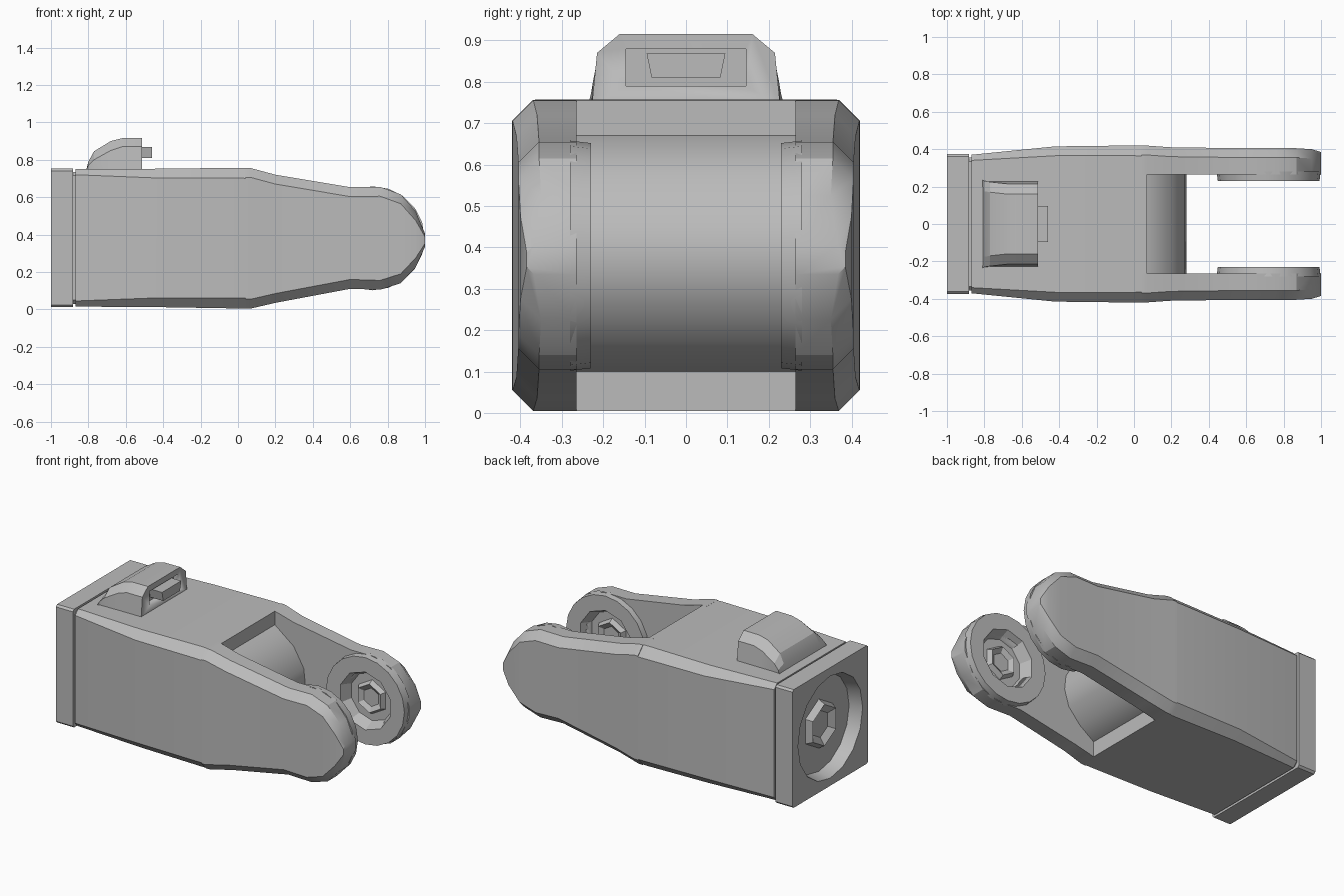
import bpy, bmesh, math
from mathutils import Matrix, Vector

cube = bpy.data.objects.get("Cube")
if cube:
    bpy.data.objects.remove(cube, do_unlink=True)

grey = bpy.data.materials.new("plain grey")
grey.use_nodes = True
grey.diffuse_color = (0.5, 0.5, 0.5, 1)
grey.node_tree.nodes["Principled BSDF"].inputs["Base Color"].default_value = (0.5, 0.5, 0.5, 1)


def finish(name, bm, angle=28):
    bmesh.ops.recalc_face_normals(bm, faces=bm.faces)
    mesh = bpy.data.meshes.new(name)
    bm.to_mesh(mesh)
    bm.free()
    mesh.materials.append(grey)
    ob = bpy.data.objects.new(name, mesh)
    bpy.context.collection.objects.link(ob)
    select(ob)
    bpy.ops.object.shade_smooth_by_angle(angle=math.radians(angle))
    return ob


def select(ob):
    bpy.ops.object.select_all(action='DESELECT')
    ob.select_set(True)
    bpy.context.view_layer.objects.active = ob


def loft(name, rings, angle=28):
    """Skin a list of equal-length point rings and cap both ends."""
    bm = bmesh.new()
    loops = [[bm.verts.new(p) for p in ring] for ring in rings]
    n = len(loops[0])
    for a, b in zip(loops, loops[1:]):
        for i in range(n):
            bm.faces.new((a[i], a[(i + 1) % n], b[(i + 1) % n], b[i]))
    bm.faces.new(loops[0])
    bm.faces.new(loops[-1])
    return finish(name, bm, angle)


def drum(name, axis, center, r1, r2, depth, sides, socket=0):
    """Tapered prism along an axis; r2 and the optional socket are at the +axis end."""
    bm = bmesh.new()
    d = Vector(axis)
    turn = d.to_track_quat('Z', 'Y').to_matrix().to_4x4()
    bmesh.ops.create_cone(bm, cap_ends=True, segments=sides, radius1=r1, radius2=r2,
                          depth=depth, matrix=Matrix.Translation(center) @ turn)
    if socket:
        bm.normal_update()
        end = max(bm.faces, key=lambda f: f.normal.dot(d))
        bmesh.ops.inset_region(bm, faces=[end], thickness=r2 * 0.35)
        bmesh.ops.translate(bm, verts=end.verts, vec=-d * socket)
    return finish(name, bm)


def cut(targets, cutter):
    cutter.hide_render = True
    for ob in targets:
        mod = ob.modifiers.new("recess", 'BOOLEAN')
        mod.operation = 'DIFFERENCE'
        mod.solver = 'EXACT'
        mod.object = cutter
        select(ob)
        bpy.ops.object.modifier_apply(modifier=mod.name)
    bpy.data.objects.remove(cutter, do_unlink=True)


def block_ring(x, w, zb, zt, c):
    return [(x, -w + c, zb), (x, w - c, zb), (x, w, zb + c), (x, w, zt - c),
            (x, w - c, zt), (x, -w + c, zt), (x, -w, zt - c), (x, -w, zb + c)]


# Main body, widening towards the fork
loft("body", [block_ring(-0.87, 0.37, 0.015, 0.75, 0.03),
              block_ring(-0.42, 0.415, 0.012, 0.752, 0.05),
              block_ring(0.0, 0.42, 0.005, 0.757, 0.055),
              block_ring(0.07, 0.419, 0.005, 0.755, 0.055)])

# Rounded knuckle between the two fork arms
profile = [(0.04, 0.1), (0.07, 0.1), (0.17, 0.17), (0.25, 0.26), (0.28, 0.36),
           (0.27, 0.45), (0.2, 0.57), (0.07, 0.67), (0.04, 0.67)]
loft("knuckle", [[(x, y, z) for x, z in profile] for y in (-0.28, 0.28)], 40)

# Fork arms with their pivot pads
stations = [(0.04, 0.42, 0.005, 0.756), (0.07, 0.419, 0.005, 0.755), (0.2, 0.41, 0.035, 0.72),
            (0.6, 0.405, 0.11, 0.653), (0.76, 0.405, 0.105, 0.655), (0.87, 0.405, 0.14, 0.615),
            (0.95, 0.4, 0.225, 0.525), (1.0, 0.385, 0.335, 0.405)]
for side, label in ((1, "left"), (-1, "right")):
    rings = []
    for x, w, zb, zt in stations:
        c = min(0.05, (zt - zb) * 0.25)
        rings.append([(x, side * y, z) for y, z in (
            (0.265, zb), (w - c, zb), (w, zb + c), (w, zt - c), (w - c, zt), (0.265, zt))])
    arm = loft(label + "_arm", rings)
    inward = (0, -side, 0)
    pad = drum(label + "_pivot_pad", inward, (0.72, side * 0.255, 0.38),
               0.278, 0.272, 0.05, 20)
    cut([arm, pad], drum("pad_cutter", inward, (0.72, side * 0.255, 0.38),
                         0.15, 0.19, 0.09, 10))
    drum(label + "_pivot_hub", inward, (0.72, side * 0.288, 0.38), 0.11, 0.09, 0.035, 6, 0.02)

# Square rear collar with a narrow groove in front of it
loft("rear_neck", [block_ring(x, 0.355, 0.03, 0.735, 0.02) for x in (-0.9, -0.86)])
collar = loft("rear_collar", [block_ring(x, 0.374, 0.012, 0.752, 0.012) for x in (-1.0, -0.882)])
cut([collar], drum("collar_cutter", (-1, 0, 0), (-0.97, 0, 0.38), 0.3, 0.325, 0.1, 16))
drum("rear_hub", (-1, 0, 0), (-0.935, 0, 0.38), 0.16, 0.13, 0.05, 6, 0.03)

# Raised housing on top, rounded at the back
housing = [(-0.81, 0.225, 0.74, 0.75), (-0.8, 0.22, 0.79, 0.77), (-0.77, 0.215, 0.845, 0.8),
           (-0.68, 0.205, 0.9, 0.85), (-0.62, 0.205, 0.915, 0.87), (-0.512, 0.205, 0.916, 0.87)]
top_box = loft("top_housing", [[(x, -0.228, 0.74), (x, 0.228, 0.74), (x, w + 0.01, shoulder),
                                (x, w - 0.045, top), (x, -w + 0.045, top), (x, -w - 0.01, shoulder)]
                               for x, w, top, shoulder in housing], 20)

# Rectangular window in the housing, with a tapered tongue
cut([top_box], loft("window_cutter", [[(x, -0.145, 0.79), (x, 0.145, 0.79),
                                       (x, 0.145, 0.88), (x, -0.145, 0.88)]
                                      for x in (-0.55, -0.48)]))
loft("window_tongue", [[(x, -0.083, 0.81), (x, 0.083, 0.81), (x, 0.095, 0.868), (x, -0.095, 0.868)]
                       for x in (-0.56, -0.46)])
